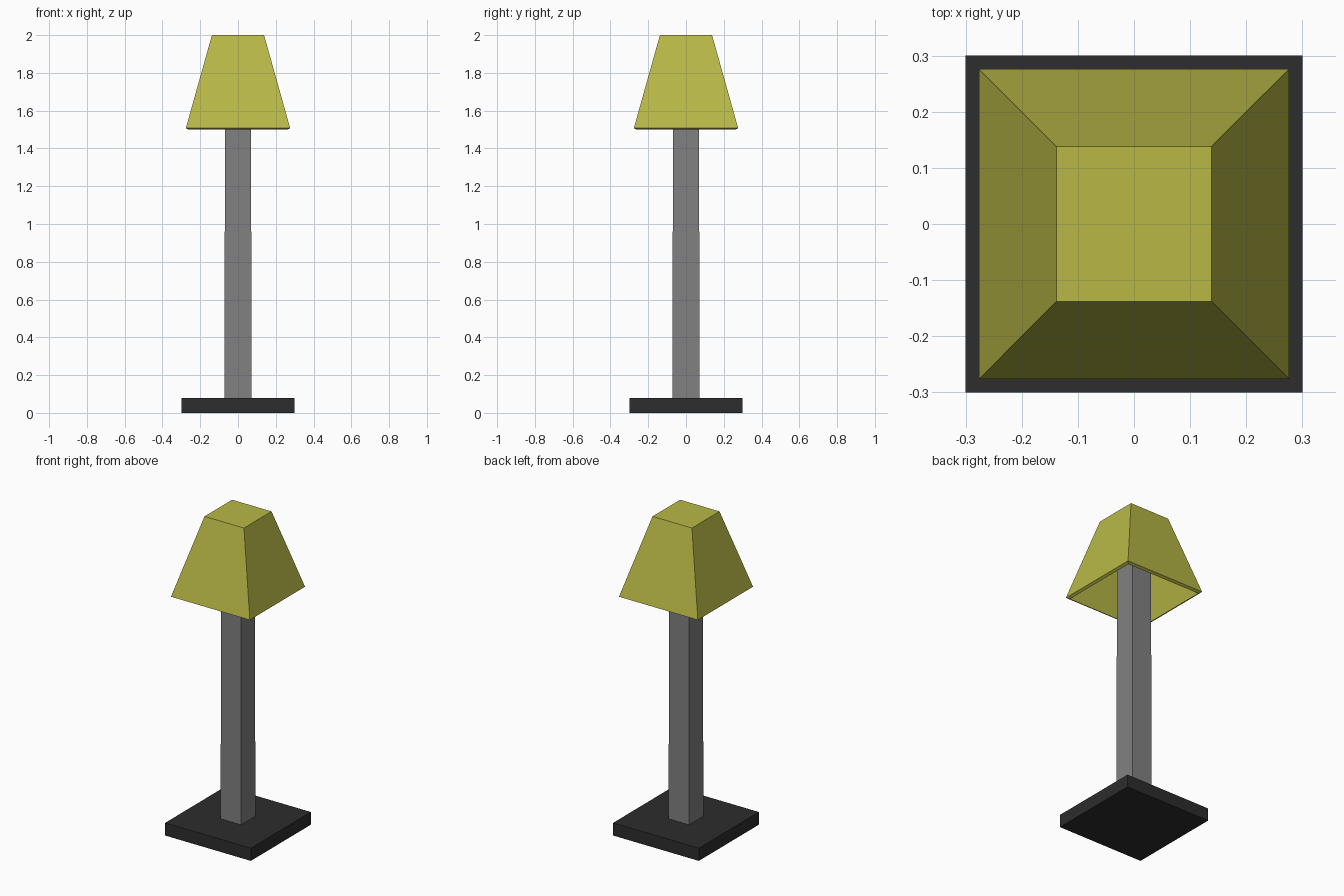
import bpy
import bmesh

if "Cube" in bpy.data.objects:
    bpy.data.objects.remove(bpy.data.objects["Cube"])


def material(name, rgb):
    mat = bpy.data.materials.new(name)
    mat.diffuse_color = (*rgb, 1.0)
    mat.use_nodes = True
    mat.node_tree.nodes["Principled BSDF"].inputs["Base Color"].default_value = mat.diffuse_color
    return mat


def square_loft(name, rings, mat):
    """Join square rings (half width, height) and close both ends."""
    bm = bmesh.new()
    loops = [[bm.verts.new((sx * h, sy * h, z))
              for sx, sy in ((-1, -1), (1, -1), (1, 1), (-1, 1))]
             for h, z in rings]
    for a, b in zip(loops, loops[1:]):
        for i in range(4):
            j = (i + 1) % 4
            bm.faces.new((a[i], a[j], b[j], b[i]))
    bm.faces.new(loops[0])
    bm.faces.new(loops[-1])
    bmesh.ops.recalc_face_normals(bm, faces=bm.faces[:])
    mesh = bpy.data.meshes.new(name)
    bm.to_mesh(mesh)
    bm.free()
    mesh.materials.append(mat)
    obj = bpy.data.objects.new(name, mesh)
    bpy.context.collection.objects.link(obj)
    return obj


charcoal = material("charcoal", (0.026, 0.026, 0.026))
grey = material("mid grey", (0.22, 0.22, 0.22))
olive = material("olive yellow", (0.48, 0.48, 0.062))

# Flat square foot
square_loft("base", [(0.30, 0.0), (0.30, 0.08)], charcoal)

# Slightly tapered post running up inside the shade
square_loft("post", [(0.072, 0.08), (0.068, 1.98)], grey)

# Hollow shade: inner top, inner rim, outer rim, outer top
square_loft("lampshade",
            [(0.126, 1.981), (0.26, 1.499), (0.276, 1.508), (0.138, 2.0)],
            olive)
